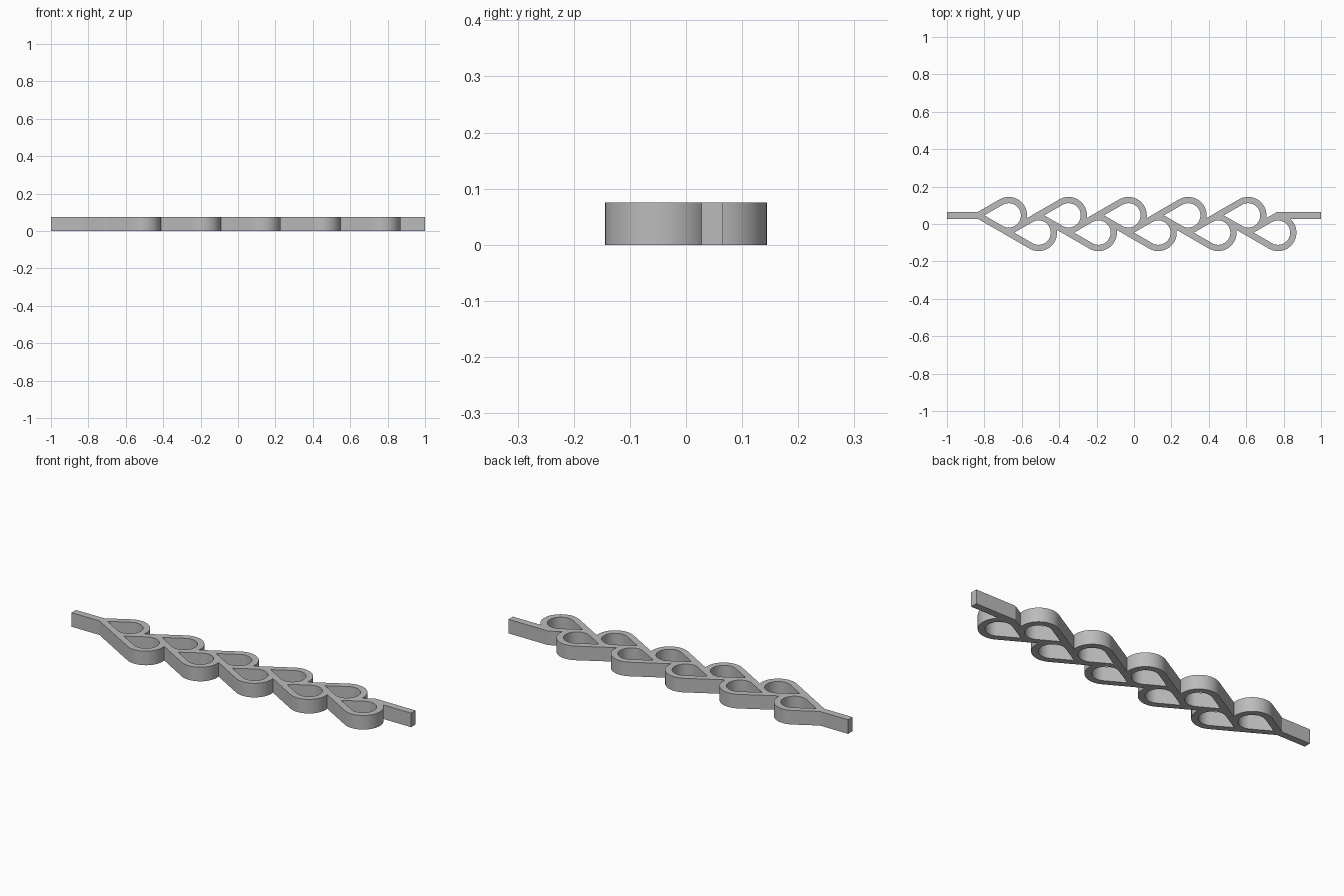
import bpy
from math import radians, sin, cos, tan
from mathutils import Vector
from mathutils.geometry import delaunay_2d_cdt

cube = bpy.data.objects.get("Cube")
if cube:
    bpy.data.objects.remove(cube, do_unlink=True)

HEIGHT = 0.075
OUTER, INNER = 0.0985, 0.065        # teardrop radii
FIRST_X, STEP = -0.67, 0.16         # first loop centre and spacing
ROW = STEP * tan(radians(30)) / 2   # row offset that lines the walls up
BAR_LOW, BAR_HIGH = 0.028, 0.065
LOOPS = 10


def teardrop(x, y, r, steps=36):
    """Round end toward +x, with straight sides meeting at a 60 degree tip."""
    arc = [radians(-120 + 240 * i / steps) for i in range(steps + 1)]
    return [(x - 2 * r, y)] + [(x + r * cos(a), y + r * sin(a)) for a in arc]


# Alternating loops, upper row first
centres = [(FIRST_X + STEP * i, ROW if i % 2 == 0 else -ROW) for i in range(LOOPS)]
holes = [teardrop(x, y, INNER) for x, y in centres]
solids = [teardrop(x, y, OUTER) for x, y in centres]

# End bars; the right one continues the slanted wall of the last loop
last_x, last_y = centres[-1]


def wall_x(y):
    return last_x - 2 * OUTER + (y - last_y) / tan(radians(30))


bar_end = FIRST_X - 2 * INNER
solids.append([(-1, BAR_LOW), (bar_end, BAR_LOW), (bar_end, BAR_HIGH), (-1, BAR_HIGH)])
solids.append([(wall_x(BAR_LOW), BAR_LOW), (1, BAR_LOW),
               (1, BAR_HIGH), (wall_x(BAR_HIGH), BAR_HIGH)])

# Merge the outlines in the plane and leave the holes open
points, outlines = [], []
for loop in holes + solids:
    outlines.append(list(range(len(points), len(points) + len(loop))))
    points += [Vector(p) for p in loop]
verts, _, faces, _, _, sources = delaunay_2d_cdt(points, [], outlines, 1, 1e-5)
kept = [f for f, src in zip(faces, sources) if src and min(src) >= len(holes)]
used = sorted({i for f in kept for i in f})
index = {old: new for new, old in enumerate(used)}

mesh = bpy.data.meshes.new("teardrop_chain")
mesh.from_pydata([(verts[i].x, verts[i].y, 0) for i in used], [],
                 [[index[i] for i in f] for f in kept])
mesh.update()
if mesh.polygons[0].normal.z < 0:
    mesh.flip_normals()
chain = bpy.data.objects.new("teardrop_chain", mesh)
bpy.context.collection.objects.link(chain)

# Grey material
grey = bpy.data.materials.new("grey")
grey.use_nodes = True
colour = (0.5, 0.5, 0.5, 1)
grey.diffuse_color = colour
grey.node_tree.nodes["Principled BSDF"].inputs["Base Color"].default_value = colour
mesh.materials.append(grey)

# Give the flat shape its height
solid = chain.modifiers.new("height", "SOLIDIFY")
solid.thickness = HEIGHT
solid.offset = 1
bpy.ops.object.select_all(action="DESELECT")
chain.select_set(True)
bpy.context.view_layer.objects.active = chain
bpy.ops.object.modifier_apply(modifier=solid.name)
bpy.ops.object.shade_smooth_by_angle(angle=radians(25))
